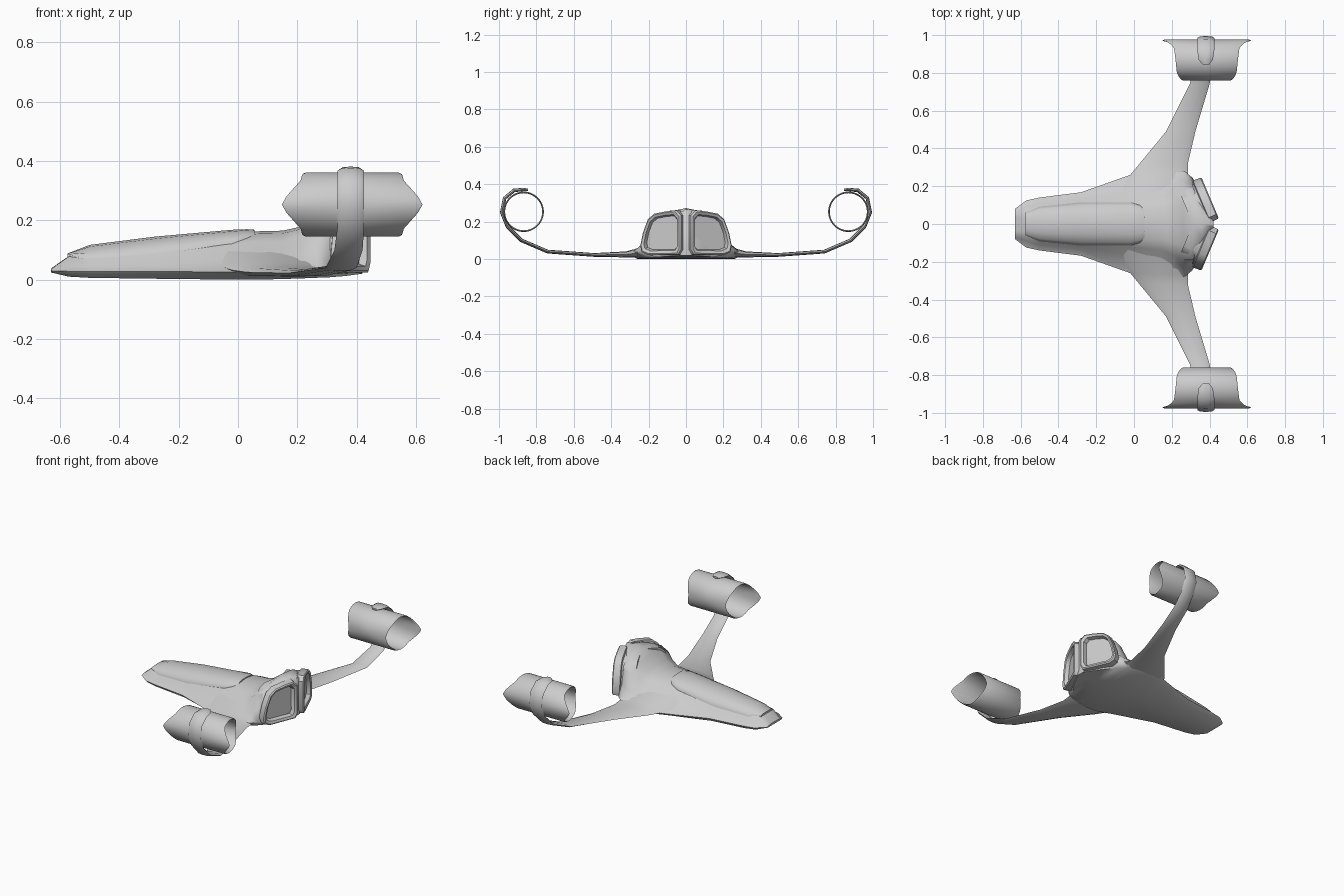
import bpy, bmesh, math
from mathutils import Vector

old = bpy.data.objects.get("Cube")
if old:
    bpy.data.objects.remove(old)

grey = bpy.data.materials.new("hull_grey")
grey.use_nodes = True
GREY = (0.6, 0.6, 0.6, 1)
grey.diffuse_color = GREY
grey.node_tree.nodes["Principled BSDF"].inputs["Base Color"].default_value = GREY


def loft(name, rings, loop=False, mirror=False, angle=40):
    """Skin closed rings of equal size; loop joins the last ring to the first."""
    bm = bmesh.new()
    rows = [[bm.verts.new(p) for p in ring] for ring in rings]
    n = len(rows[0])
    pairs = list(zip(rows, rows[1:]))
    if loop:
        pairs.append((rows[-1], rows[0]))
    else:
        bm.faces.new(rows[0])
        bm.faces.new(rows[-1])
    for a, b in pairs:
        for i in range(n):
            j = (i + 1) % n
            bm.faces.new((a[i], a[j], b[j], b[i]))
    bmesh.ops.recalc_face_normals(bm, faces=bm.faces)
    mesh = bpy.data.meshes.new(name)
    bm.to_mesh(mesh)
    bm.free()
    mesh.materials.append(grey)
    ob = bpy.data.objects.new(name, mesh)
    bpy.context.collection.objects.link(ob)
    bpy.ops.object.select_all(action='DESELECT')
    ob.select_set(True)
    bpy.context.view_layer.objects.active = ob
    bpy.ops.object.shade_smooth_by_angle(angle=math.radians(angle))
    if mirror:
        mod = ob.modifiers.new("Mirror", 'MIRROR')
        mod.use_axis = (False, True, False)
    return ob


def both_sides(x, half):
    """Full section from a half outline running bottom centre to top centre."""
    return ([Vector((x, y, z)) for y, z in half]
            + [Vector((x, -y, z)) for y, z in half[-2:0:-1]])


# Hull: x, edge half width, bottom z, edge z, shoulder y, shoulder z, top z
hull = [
    (-.63, .08, .024, .03, .06, .034, .038),
    (-.57, .125, .01, .028, .07, .078, .08),
    (-.5, .14, .006, .028, .095, .068, .1),
    (-.28, .168, .003, .028, .117, .083, .13),
    (-.02, .26, 0, .025, .12, .118, .155),
    (.07, .3, 0, .025, .13, .13, .163),
    (.15, .31, .002, .028, .14, .13, .165),
    (.21, .3, .004, .03, .165, .145, .178),
    (.26, .285, .006, .035, .19, .18, .222),
    (.31, .245, .008, .04, .19, .205, .258),
    (.36, .16, .012, .045, .125, .215, .272),
    (.42, .03, .02, .05, .025, .22, .268),
]
loft("hull", [both_sides(x, [
    (0, zb), (w * .85, zb), (w, ze),
    (s + (w - s) * .35, ze + (zs - ze) * .4), (s, zs),
    (s * .6, zs + (zt - zs) * .75), (0, zt)])
    for x, w, zb, ze, s, zs, zt in hull], angle=50)

# Canopy: x, half width, edge z, top z
canopy = [(-.575, .06, .084, .088), (-.5, .092, .07, .117), (-.28, .115, .087, .145),
          (-.02, .115, .124, .168), (.03, .1, .142, .17), (.055, .078, .15, .168)]
loft("canopy", [both_sides(x, [
    (0, ze - .02), (w, ze - .01), (w, ze), (w * .85, ze + (zt - ze) * .45),
    (w * .5, ze + (zt - ze) * .88), (0, zt)])
    for x, w, ze, zt in canopy], angle=50)

# Wing arms, curling up around the outside of the pods:
# y, z, leading x, trailing x, thickness
arm = [(.12, .06, -.1, .31, .1), (.26, .032, -.02, .285, .05), (.32, .025, .03, .285, .032),
       (.49, .022, .17, .325, .02), (.74, .04, .295, .4, .02), (.88, .1, .325, .42, .02),
       (.955, .175, .335, .425, .02), (.985, .25, .335, .425, .02), (.97, .325, .335, .425, .02),
       (.92, .367, .335, .425, .02), (.87, .372, .342, .418, .018), (.845, .37, .362, .398, .012)]
rings = []
for i, (y, z, lead, trail, t) in enumerate(arm):
    p, q = arm[max(i - 1, 0)], arm[min(i + 1, len(arm) - 1)]
    d = Vector((0, q[0] - p[0], q[1] - p[1])).normalized()
    up = Vector((0, -d.z, d.y)) * t / 2
    rings.append([Vector((lead + (trail - lead) * f, y, z)) + up * k for f, k in
                  ((0, 0), (.15, .8), (.5, 1), (.85, .8), (1, 0), (.85, -.8), (.5, -1), (.15, -.8))])
loft("wing_arm", rings, mirror=True, angle=50)

# Wing tip pods: open tubes along x, drawn out to a point on the outer side
CX, CY, CZ = .385, .868, .253
lengths = [(0, .237), (15, .222), (30, .2), (50, .174), (90, .165), (130, .158), (160, .14), (180, .132)]


def half_length(deg):
    deg = min(deg, 360 - deg)
    for (a, la), (b, lb) in zip(lengths, lengths[1:]):
        if deg <= b:
            return la + (lb - la) * (deg - a) / (b - a)


rim = [(-.95, .108), (0, .108), (.95, .108), (1, .104), (.95, .099), (0, .099), (-.95, .099), (-1, .104)]
rings = []
for k in range(48):
    a = math.radians(k * 7.5)
    h = half_length(k * 7.5)
    rings.append([Vector((CX + f * h, CY + r * math.cos(a), CZ + r * math.sin(a))) for f, r in rim])
loft("engine_pod", rings, loop=True, mirror=True)

# Rear nozzles: rounded four-sided outline swept along an outward axis
outline = [(.035, .022), (.02, .05), (.02, .235), (.045, .263), (.1, .258), (.165, .245),
           (.2, .215), (.228, .14), (.242, .07), (.235, .035), (.2, .02)]
axis = Vector((.92, .39, 0))
side = Vector((-.39, .92, 0))
centre = Vector((.385, .135, .14))
# distance along the axis, outline scale
steps = [(-.12, .86), (-.05, .88), (-.035, .9), (-.03, 1), (.012, .98), (.018, .92),
         (.012, .8), (-.012, .74)]
loft("rear_nozzle", [[centre + axis * d + side * (y - .135) / .92 * s + Vector((0, 0, (z - .14) * s))
                      for y, z in outline] for d, s in steps], mirror=True, angle=35)
